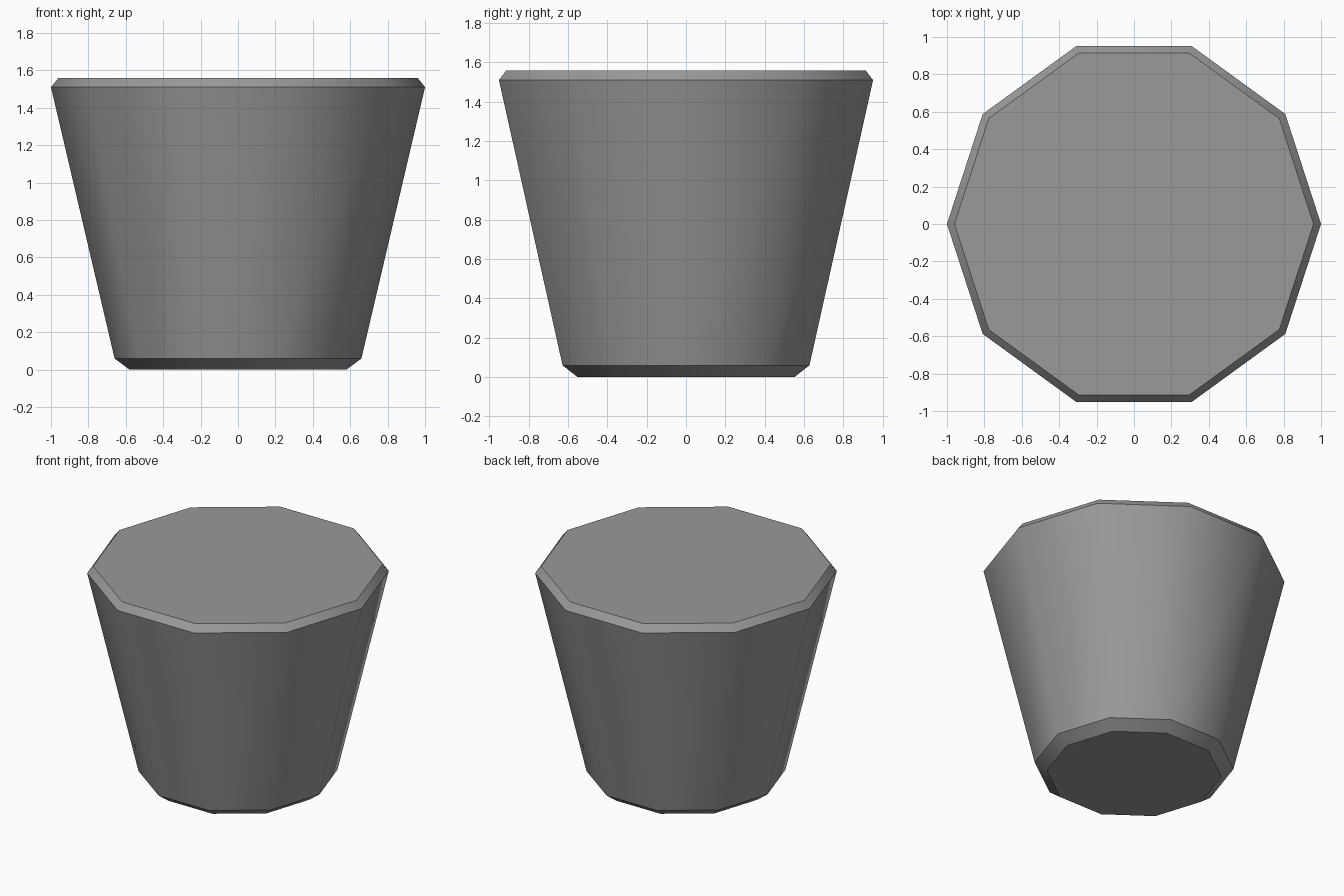
import bpy
import bmesh
from math import cos, sin, tau

cube = bpy.data.objects.get("Cube")
if cube:
    bpy.data.objects.remove(cube)

# Plain grey material
grey = bpy.data.materials.new("mid_grey")
grey.use_nodes = True
color = (0.32, 0.32, 0.32, 1)
grey.diffuse_color = color
grey.node_tree.nodes["Principled BSDF"].inputs["Base Color"].default_value = color

# Profile of the tapered body: (radius, height)
SIDES = 10
profile = [(0.58, 0), (0.66, 0.06), (1.0, 1.51), (0.96, 1.56)]

bm = bmesh.new()
rings = [[bm.verts.new((r * cos(tau * i / SIDES), r * sin(tau * i / SIDES), z))
          for i in range(SIDES)] for r, z in profile]

# Side bands, smooth around the body
for low, high in zip(rings, rings[1:]):
    for i in range(SIDES):
        j = (i + 1) % SIDES
        bm.faces.new((low[i], low[j], high[j], high[i])).smooth = True

# Flat end caps
bm.faces.new(rings[0][::-1])
bm.faces.new(rings[-1])

# Keep every horizontal edge crisp
for edge in bm.edges:
    a, b = edge.verts
    edge.smooth = abs(a.co.z - b.co.z) > 0.01

mesh = bpy.data.meshes.new("tapered_body")
bm.to_mesh(mesh)
bm.free()
mesh.materials.append(grey)
body = bpy.data.objects.new("tapered_body", mesh)
bpy.context.collection.objects.link(body)
